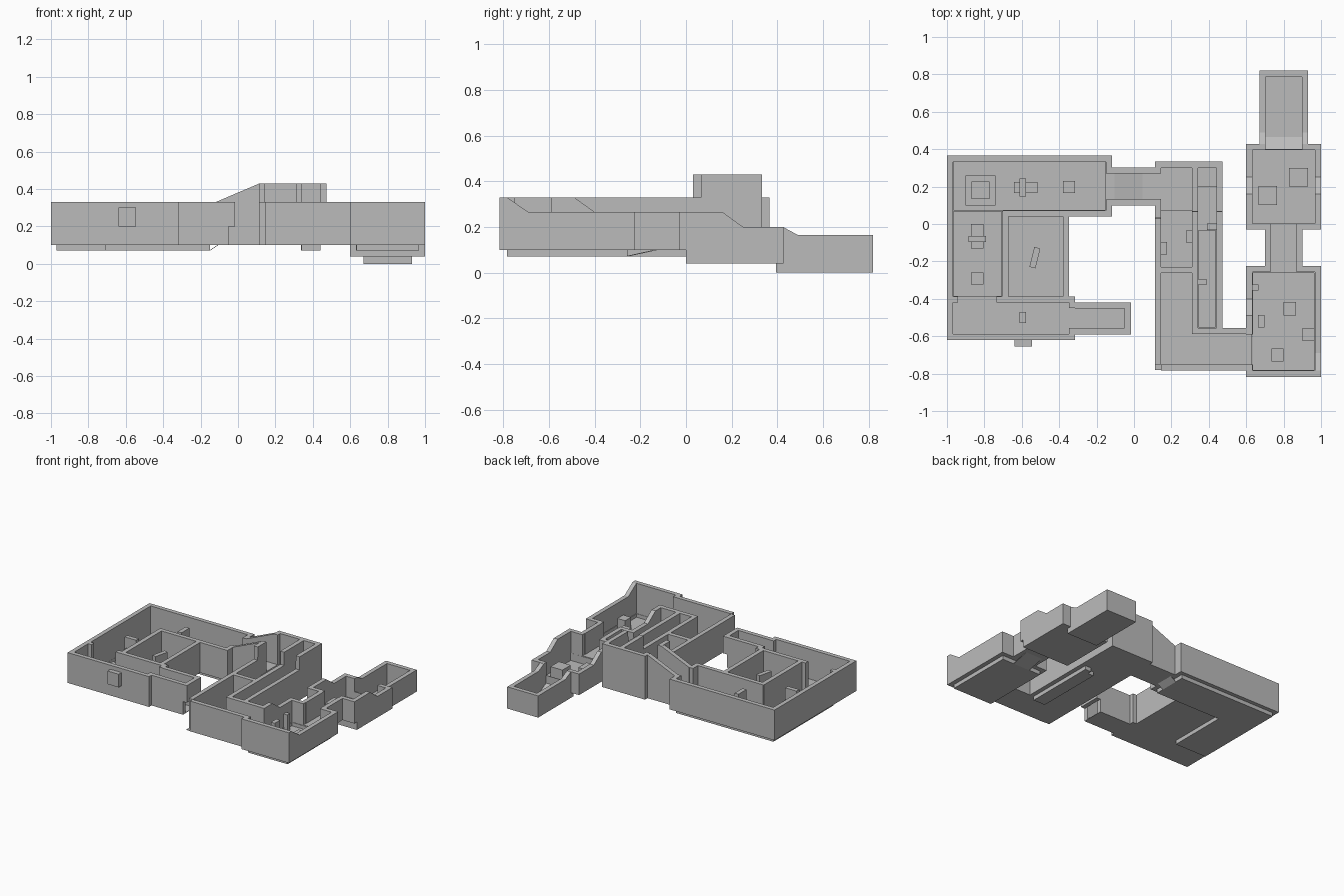
import bpy
import bmesh
from mathutils import Matrix, Vector

cube = bpy.data.objects.get("Cube")
if cube:
    bpy.data.objects.remove(cube, do_unlink=True)

# Shared levels: wall thickness, ground, sunken floors, wall tops
THICK = 0.033
SKIN = 0.004
BASE, SUNK, LOW, UPPER = 0.1, 0.07, 0.04, 0.2
TOP, TALL, MID, END = 0.33, 0.43, 0.265, 0.165

grey = bpy.data.materials.new("plain_grey")
grey.use_nodes = True
COLOUR = (0.5, 0.5, 0.5, 1)
grey.diffuse_color = COLOUR
grey.node_tree.nodes["Principled BSDF"].inputs["Base Color"].default_value = COLOUR


def finish(name, bm):
    bmesh.ops.recalc_face_normals(bm, faces=bm.faces)
    mesh = bpy.data.meshes.new(name)
    bm.to_mesh(mesh)
    bm.free()
    mesh.materials.append(grey)
    obj = bpy.data.objects.new(name, mesh)
    bpy.context.collection.objects.link(obj)
    return obj


def prism(name, outline, along, side, depth=THICK):
    """Extrude an outline of (along, height) points sideways from side."""
    bm = bmesh.new()
    if along == "x":
        points = [Vector((a, side, h)) for a, h in outline]
        push = Vector((0, depth, 0))
    else:
        points = [Vector((side, a, h)) for a, h in outline]
        push = Vector((depth, 0, 0))
    face = bm.faces.new([bm.verts.new(p) for p in points])
    result = bmesh.ops.extrude_face_region(bm, geom=[face])
    moved = [v for v in result["geom"] if isinstance(v, bmesh.types.BMVert)]
    bmesh.ops.translate(bm, verts=moved, vec=push)
    return finish(name, bm)


def wall(name, along, start, end, side, top=TOP, bottom=BASE, slopes=(), depth=THICK):
    """Straight wall; slopes lists the (along, height) points of a changing top."""
    crest = [(start, top), *slopes]
    crest.append((end, crest[-1][1]))
    return prism(name, [(end, bottom), (start, bottom), *crest], along, side, depth)


def wall_x(name, start, end, side, **options):
    return wall(name, "x", start, end, side, **options)


def wall_y(name, start, end, side, **options):
    return wall(name, "y", start, end, side, **options)


def block(name, x0, x1, y0, y1, bottom=BASE, top=TOP):
    return wall(name, "x", x0, x1, y0, top=top, bottom=bottom, depth=y1 - y0)


def floor(name, x0, x1, y0, y1, level=BASE):
    return block(name, x0, x1, y0, y1, bottom=level, top=level + SKIN)


def pit(name, x0, x1, y0, y1, level=SUNK, rim=BASE):
    """Sunken floor: a thin tray, open at the top."""
    floor(name + "_floor", x0, x1, y0, y1, level)
    for part, y in (("front", y0), ("back", y1 - SKIN)):
        wall_x(f"{name}_{part}_edge", x0, x1, y, top=rim, bottom=level, depth=SKIN)
    for part, x in (("right", x0), ("left", x1 - SKIN)):
        wall_y(f"{name}_{part}_edge", y0, y1, x, top=rim, bottom=level, depth=SKIN)


def ramp(name, along, start, end, side, depth, low, high):
    """Thin sloping floor plate."""
    outline = [(start, low), (end, high), (end, high + SKIN), (start, low + SKIN)]
    return prism(name, outline, along, side, depth)


def crate(name, x, y, wide, deep, bottom, top, turn=0):
    bm = bmesh.new()
    bmesh.ops.create_cube(bm, size=1)
    bmesh.ops.scale(bm, verts=bm.verts, vec=(wide, deep, top - bottom))
    obj = finish(name, bm)
    obj.matrix_world = (Matrix.Translation((x, y, (top + bottom) / 2))
                        @ Matrix.Rotation(turn, 4, "Z"))
    return obj


# Large hall at the right: outer walls
wall_x("hall_back_wall", -1, -0.117, 0.332)
wall_y("hall_outer_wall", -0.62, 0.365, -1)
wall_x("hall_front_wall", -1, -0.315, -0.62)
wall_y("hall_end_wall_back", 0.27, 0.365, -0.15)
wall_y("hall_end_wall_front", 0.04, 0.13, -0.15)
wall_x("hall_inner_wall", -0.7, -0.117, 0.04)

# Inner room and front room partitions
wall_y("inner_room_right_wall", -0.42, 0.07, -0.705)
wall_y("inner_room_left_wall", -0.42, 0.07, -0.38)
wall_x("front_room_partition", -0.735, -0.315, -0.42)
wall_x("front_room_partition_stub", -1, -0.94, -0.42)
wall_y("front_room_end_front", -0.62, -0.555, -0.348)
wall_y("front_room_end_back", -0.45, -0.39, -0.348)
block("outside_box", -0.64, -0.545, -0.655, -0.62, bottom=UPPER, top=0.3)

# Porch passage with a beam over its open end
wall_x("porch_front_wall", -0.315, -0.05, -0.59)
wall_x("porch_back_wall", -0.315, -0.05, -0.453)
wall_y("porch_beam", -0.59, -0.42, -0.05, bottom=UPPER)
floor("porch_floor", -0.35, -0.05, -0.59, -0.42)

# Hall floors
pit("hall_rear", -0.97, -0.15, 0.07, 0.335)
pit("hall_side", -0.97, -0.705, -0.39, 0.07)
floor("inner_room_floor", -0.705, -0.35, -0.42, 0.07)
floor("front_room_floor", -0.97, -0.33, -0.59, -0.39)

# Sloping passage up to the middle block
for part, y in (("front", 0.1), ("back", 0.27)):
    wall_x(f"sloping_passage_{part}_wall", -0.12, 0.145, y,
           slopes=[(0.115, TALL)])
ramp("sloping_passage_ramp", "x", -0.15, 0.045, 0.13, 0.14, SUNK, UPPER)
floor("sloping_passage_landing", 0.045, 0.145, 0.13, 0.27, UPPER)
floor("sloping_passage_base", -0.15, 0.145, 0.1, 0.3)

# Middle block: walls step up at the rear
wall_y("middle_right_wall", -0.75, 0.13, 0.112, slopes=[(0.03, TOP), (0.031, TALL)])
wall_y("middle_right_wall_rear", 0.27, 0.33, 0.112, top=TALL)
wall_x("middle_back_wall", 0.112, 0.473, 0.3, top=TALL)
for part, x in (("divider", 0.31), ("left_wall", 0.44)):
    wall_y(f"middle_{part}", -0.588, 0.33, x, slopes=[(0.065, TOP), (0.066, TALL)])
wall_x("middle_front_wall", 0.145, 0.633, -0.783)
wall_x("link_back_wall", 0.31, 0.633, -0.588)
wall_x("middle_corridor_beam", 0.145, 0.31, -0.262, bottom=UPPER)
floor("middle_corridor_floor", 0.112, 0.34, -0.59, 0.33)
floor("link_floor", 0.112, 0.63, -0.78, -0.57)
block("middle_platform", 0.145, 0.31, 0.07, 0.3, top=UPPER)
block("narrow_platform", 0.34, 0.44, 0.2, 0.3, top=UPPER)
floor("narrow_floor", 0.34, 0.44, -0.03, 0.2)
pit("narrow", 0.34, 0.44, -0.555, -0.03)

# Front left room with walls that slope down to the rear
wall_x("left_room_front_wall", 0.6, 1, -0.817)
wall_y("left_room_outer_wall", -0.785, -0.225, 0.967, slopes=[(-0.69, MID)])
wall_y("left_room_inner_wall", -0.59, -0.225, 0.6,
       slopes=[(-0.49, TOP), (-0.4, MID)])
wall_y("left_room_inner_stub", -0.817, -0.75, 0.6)
pit("left_room", 0.633, 0.967, -0.785, -0.257)

# Connecting passage and middle left room share mirrored side walls
for part, flip in (("right", -1), ("left", 1)):
    centre = 0.8
    edge = THICK if flip < 0 else 0

    def spot(offset):
        return centre + flip * offset - (THICK - edge)

    wall_y(f"passage_{part}_wall", -0.23, -0.025, spot(0.1), top=MID)
    wall_y(f"rear_room_{part}_wall", 0, 0.428, spot(0.2), top=MID, bottom=LOW,
           slopes=[(0.16, MID), (0.25, UPPER)])
    wall_y(f"end_room_{part}_wall", 0.395, 0.82, spot(0.13), top=UPPER, bottom=0,
           slopes=[(0.425, UPPER), (0.49, END)])
    near, far = sorted((centre + flip * 0.2, centre + flip * 0.07))
    wall_x(f"left_room_back_wall_{part}", near, far, -0.257, top=MID)
    wall_x(f"rear_room_front_wall_{part}", near, far, -0.03, top=MID)
    near, far = sorted((centre + flip * 0.2, centre + flip * 0.1))
    wall_x(f"rear_room_back_wall_{part}", near, far, 0.395, top=UPPER, bottom=LOW)

ramp("passage_ramp", "y", -0.257, -0.12, 0.73, 0.14, SUNK, BASE)
floor("passage_floor", 0.7, 0.9, -0.257, 0)
pit("rear_room", 0.61, 0.99, 0, 0.4, LOW)
ramp("end_room_ramp", "y", 0.395, 0.465, 0.7, 0.2, LOW, SKIN)
floor("end_room_floor", 0.68, 0.92, 0.395, 0.81, 0)
wall_x("end_room_back_wall", 0.67, 0.93, 0.787, top=END, bottom=0)
wall_x("end_room_step", 0.67, 0.93, 0.395, top=LOW, bottom=0, depth=SKIN)

# Loose furniture standing on the floors
crate("display_base", -0.82, 0.18, 0.16, 0.16, SUNK, BASE)
crate("display_top", -0.82, 0.18, 0.095, 0.095, BASE, 0.14)
crate("rear_stand", -0.578, 0.195, 0.125, 0.06, SUNK, UPPER)
crate("rear_stand_post", -0.595, 0.195, THICK, 0.095, SUNK, 0.3)
crate("side_stand", -0.838, -0.065, 0.065, 0.13, SUNK, UPPER)
crate("side_stand_bar", -0.838, -0.08, 0.095, THICK, SUNK, 0.28)
crate("leaning_plank", -0.53, -0.18, THICK, 0.11, BASE, 0.28, turn=-0.24)
crate("front_room_post", -0.595, -0.5, THICK, 0.06, BASE, UPPER)
for part, x, y in (("rear", -0.348, 0.198), ("side", -0.838, -0.292)):
    crate(f"hall_{part}_crate", x, y, 0.065, 0.065, SUNK, 0.16)
for part, x, y in (("a", 0.295, -0.067), ("b", 0.16, -0.13)):
    crate(f"corridor_crate_{part}", x, y, THICK, 0.065, BASE, UPPER)
for part, x, y in (("a", 0.415, -0.015), ("b", 0.363, -0.31)):
    crate(f"narrow_crate_{part}", x, y, 0.05, THICK, SUNK, UPPER)
for part, x, y in (("a", 0.833, -0.453), ("b", 0.933, -0.59), ("c", 0.767, -0.7)):
    crate(f"left_room_crate_{part}", x, y, 0.065, 0.07, SUNK, 0.15)
crate("left_room_post", 0.68, -0.52, THICK, 0.065, SUNK, 0.22)
crate("left_room_bracket", 0.648, -0.34, THICK, THICK, SUNK, UPPER)
for part, x, y in (("a", 0.715, 0.152), ("b", 0.88, 0.25)):
    crate(f"rear_room_crate_{part}", x, y, 0.1, 0.1, LOW, 0.12)
